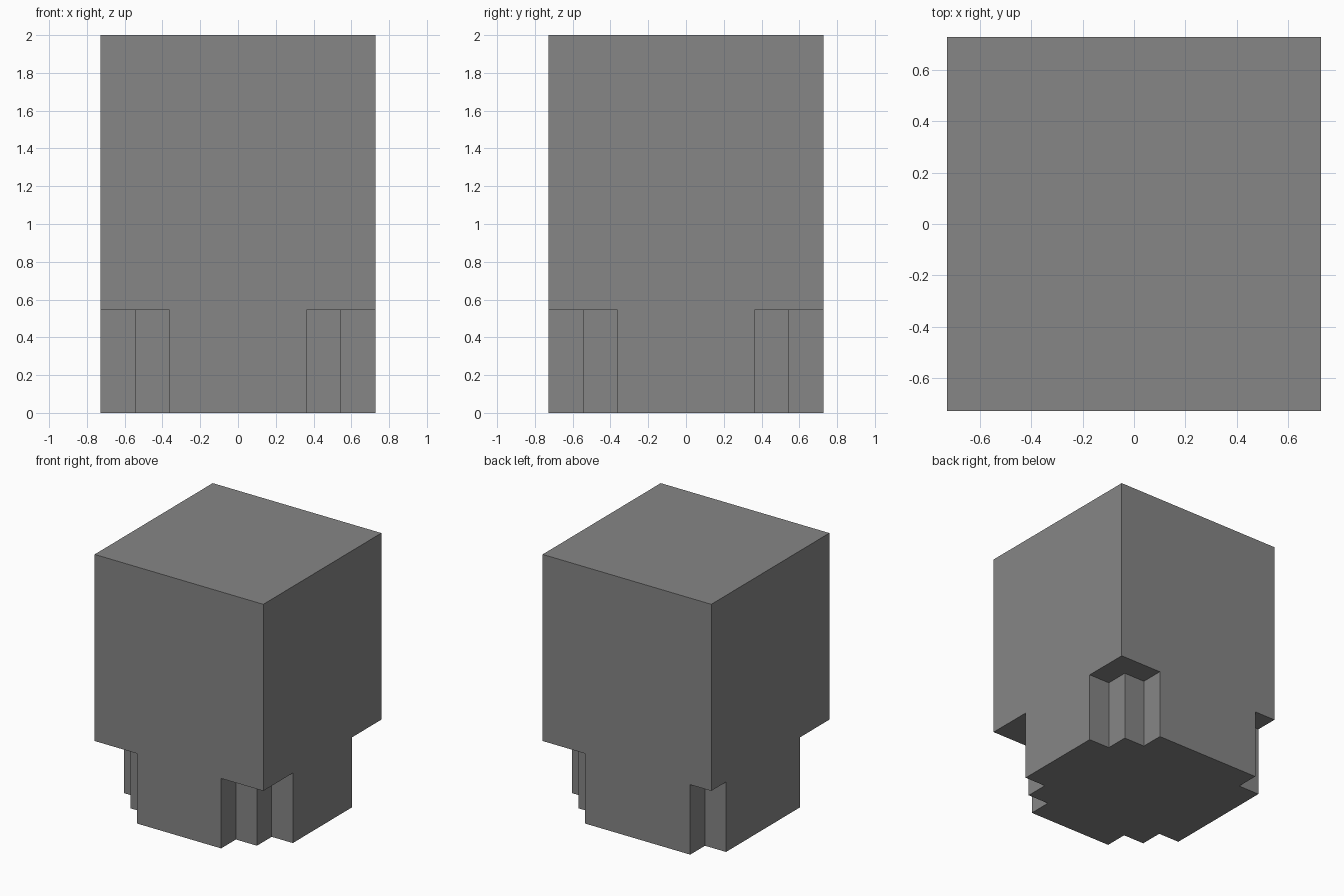
import bpy
import bmesh

U = 2 / 11           # grid step: the block is 8 x 8 x 11 steps

cube = bpy.data.objects.get("Cube")
if cube:
    bpy.data.objects.remove(cube, do_unlink=True)

grey = bpy.data.materials.new("mid_grey")
grey.use_nodes = True
colour = (0.24, 0.24, 0.24, 1)
grey.diffuse_color = colour
grey.node_tree.nodes["Principled BSDF"].inputs["Base Color"].default_value = colour


def add_prism(bm, profile, bottom, top):
    """Extrude a flat outline, given in grid steps, between two heights."""
    face = bm.faces.new([bm.verts.new((x * U, y * U, bottom * U)) for x, y in profile])
    ret = bmesh.ops.extrude_face_region(bm, geom=[face])
    verts = [v for v in ret["geom"] if isinstance(v, bmesh.types.BMVert)]
    bmesh.ops.translate(bm, verts=verts, vec=(0, 0, (top - bottom) * U))


def make_object(name, bm):
    bmesh.ops.recalc_face_normals(bm, faces=bm.faces)
    mesh = bpy.data.meshes.new(name)
    bm.to_mesh(mesh)
    bm.free()
    mesh.materials.append(grey)
    obj = bpy.data.objects.new(name, mesh)
    bpy.context.collection.objects.link(obj)
    return obj


# Main block
bm = bmesh.new()
add_prism(bm, [(-4, -4), (4, -4), (4, 4), (-4, 4)], 0, 11)
block = make_object("stepped_block", bm)

# Corner notches: stepped on three corners, a single square at back, -x
stepped = [(2, 5), (2, 3), (3, 3), (3, 2), (5, 2), (5, 5)]
square = [(3, 5), (3, 3), (5, 3), (5, 5)]
bm = bmesh.new()
for sx, sy, outline in [(1, -1, stepped), (-1, -1, stepped), (1, 1, stepped), (-1, 1, square)]:
    add_prism(bm, [(sx * x, sy * y) for x, y in outline], -1, 3)
cutter = make_object("corner_notch_cutter", bm)
cutter.hide_render = True

# Cut the notches and drop the cutter
cut = block.modifiers.new("corner_notches", 'BOOLEAN')
cut.operation = 'DIFFERENCE'
cut.solver = 'EXACT'
cut.object = cutter
bpy.context.view_layer.objects.active = block
block.select_set(True)
bpy.ops.object.modifier_apply(modifier=cut.name)
bpy.data.objects.remove(cutter, do_unlink=True)
